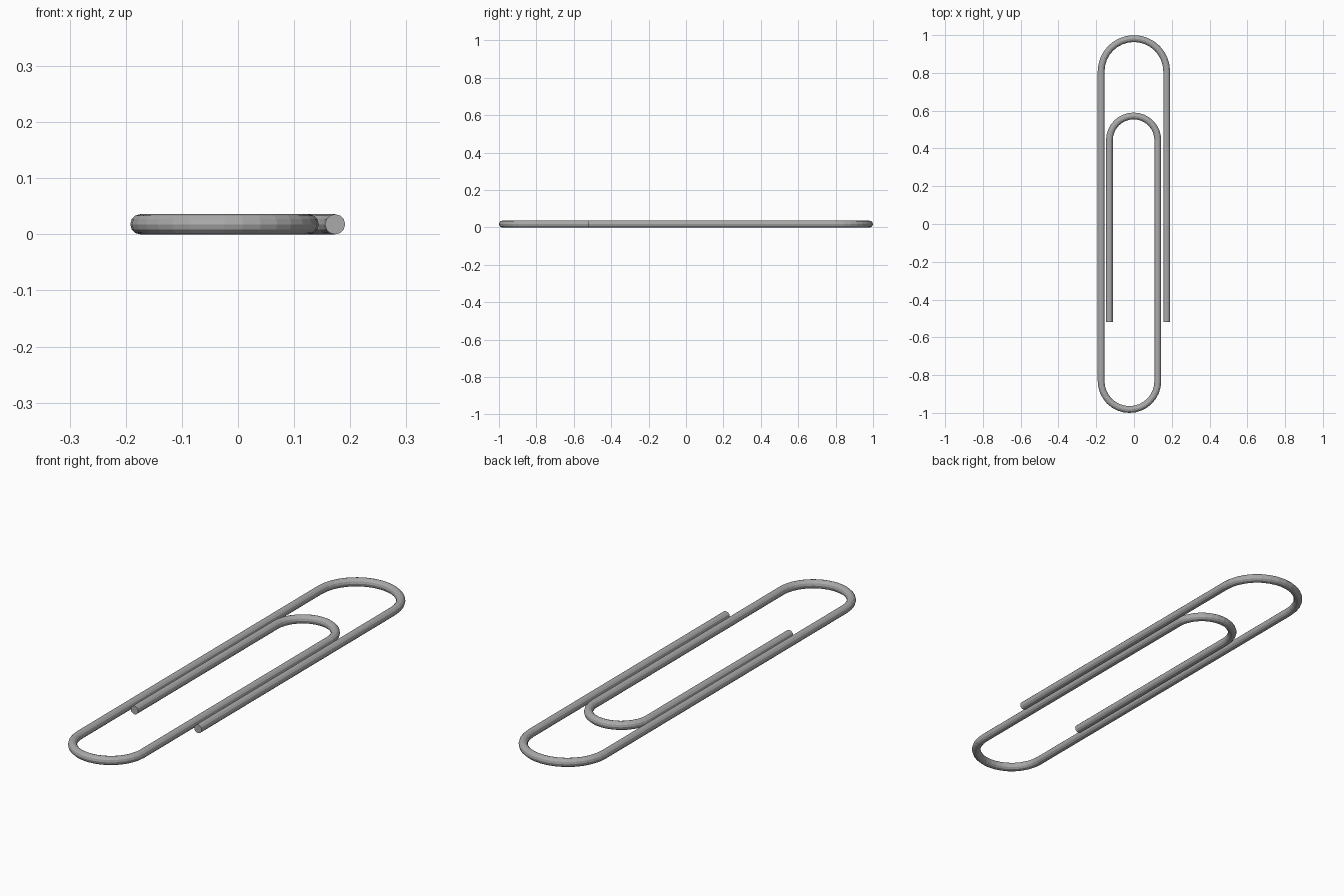
import bpy
from math import sin, cos, pi

cube = bpy.data.objects.get("Cube")
if cube:
    bpy.data.objects.remove(cube, do_unlink=True)

WIRE = 0.018       # wire radius
END_Y = -0.52      # where both wire ends stop
STEPS = 16         # segments per bend

steel = bpy.data.materials.new("steel grey")
steel.use_nodes = True
grey = (0.4, 0.4, 0.4, 1)
steel.diffuse_color = grey
steel.node_tree.nodes["Principled BSDF"].inputs["Base Color"].default_value = grey


def bend(x_from, x_to, y, side):
    """Half circle from one leg to the next, bulging towards side * y."""
    mid, half = (x_from + x_to) / 2, (x_from - x_to) / 2
    angles = [pi * i / STEPS for i in range(STEPS + 1)]
    return [(mid + half * cos(a), y + side * abs(half) * sin(a)) for a in angles]


# Wire path: outer leg, back bend, front bend, inner bend, inner leg
path = [(0.173, END_Y)]
path += bend(0.173, -0.174, 0.808, 1)
path += bend(-0.174, 0.126, -0.832, -1)
path += bend(0.126, -0.130, 0.444, 1)
path += [(-0.130, END_Y)]

# Round wire swept along the path
curve = bpy.data.curves.new("bent_wire", "CURVE")
curve.dimensions = "3D"
curve.bevel_depth = WIRE
curve.bevel_resolution = 4
curve.use_fill_caps = True
spline = curve.splines.new("POLY")
spline.points.add(len(path) - 1)
for point, (x, y) in zip(spline.points, path):
    point.co = (x, y, WIRE, 1)
spline.use_smooth = False

wire = bpy.data.objects.new("bent_wire", curve)
bpy.context.collection.objects.link(wire)
curve.materials.append(steel)

# Turn the sweep into a mesh
bpy.ops.object.select_all(action="DESELECT")
wire.select_set(True)
bpy.context.view_layer.objects.active = wire
bpy.ops.object.convert(target="MESH")
